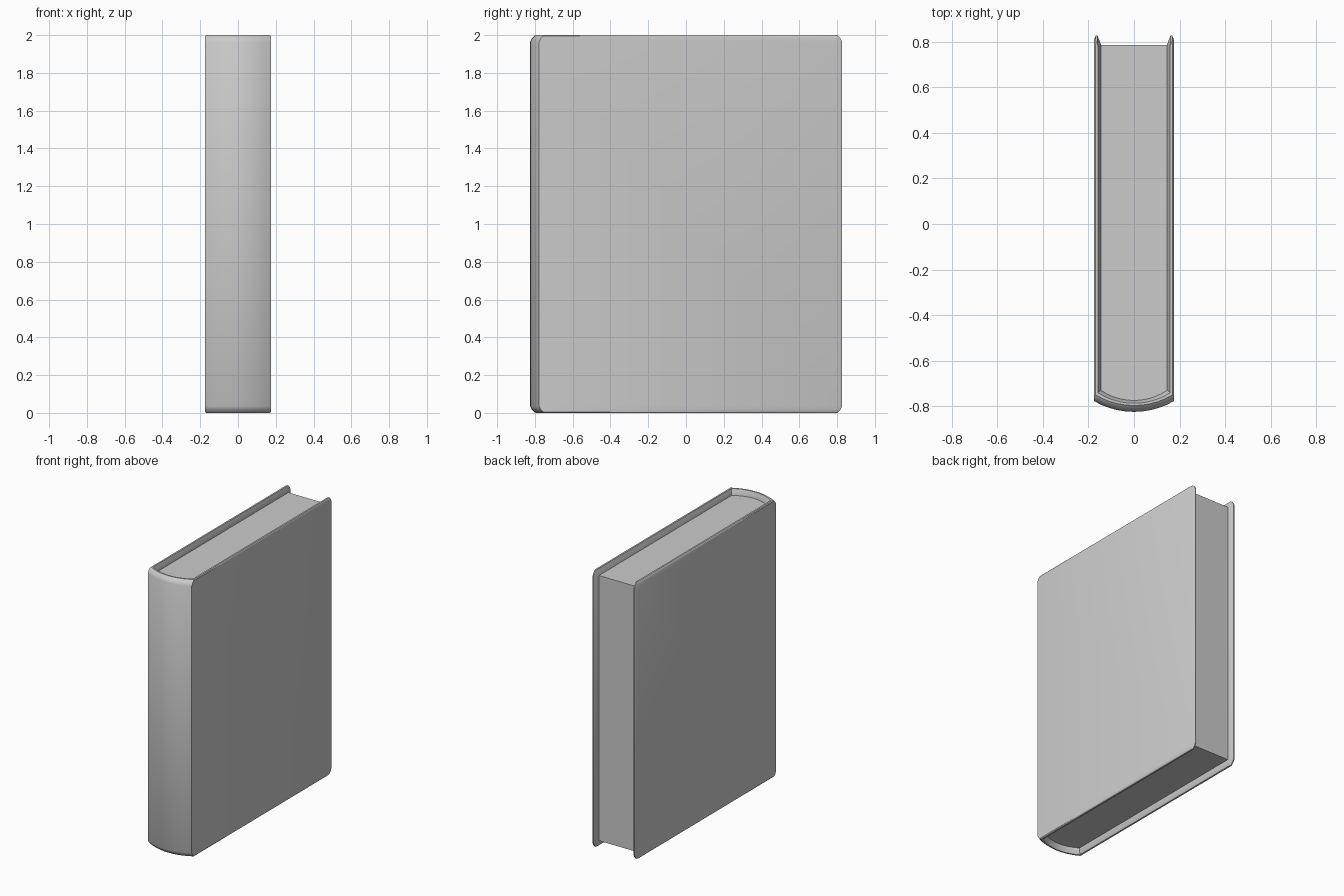
import bpy, bmesh, math

if "Cube" in bpy.data.objects:
    bpy.data.objects.remove(bpy.data.objects["Cube"])

H, N = 2.0, 10          # height, spine segments


def arc(half_w, y_edge, y_mid):
    """Shallow arc across the spine from +x to -x."""
    sag = y_edge - y_mid
    r = (half_w ** 2 + sag ** 2) / (2 * sag)
    a = math.asin(half_w / r)
    return [(r * math.sin(a - 2 * a * i / N),
             y_mid + r - r * math.cos(a - 2 * a * i / N)) for i in range(N + 1)]


def make(name, bm):
    bmesh.ops.recalc_face_normals(bm, faces=bm.faces)
    mesh = bpy.data.meshes.new(name)
    bm.to_mesh(mesh)
    bm.free()
    ob = bpy.data.objects.new(name, mesh)
    bpy.context.collection.objects.link(ob)
    bpy.ops.object.select_all(action='DESELECT')
    ob.select_set(True)
    bpy.context.view_layer.objects.active = ob
    bpy.ops.object.shade_smooth_by_angle(angle=math.radians(35))
    return ob


def loft(name, rings):
    """Skin closed rings of (x, y, z); cap ends with quads between mirrored halves."""
    bm = bmesh.new()
    vs = [[bm.verts.new(p) for p in ring] for ring in rings]
    n = len(rings[0])
    for a, b in zip(vs, vs[1:]):
        for i in range(n):
            j = (i + 1) % n
            bm.faces.new((a[i], a[j], b[j], b[i]))
    for ring in (vs[0], vs[-1]):
        for i in range(n // 2 - 1):
            bm.faces.new((ring[i], ring[i + 1], ring[n - 2 - i], ring[n - 1 - i]))
    return make(name, bm)


def cover_ring(z, d_spine, d_fore, d_out, d_in):
    """U-shaped section: outer outline, then inner outline back again."""
    xo, xi = 0.175 - d_out, 0.146 + d_in
    outer = arc(xo, -0.778 + d_spine, -0.825 + d_spine)
    inner = arc(xi, -0.73 - d_in, -0.775 - d_in)
    tip_o, tip_i = 0.168 - d_out / 2, 0.160
    fo = 0.827 - d_fore
    outer = [(tip_o, fo), (xo, fo - 0.018)] + outer + [(-xo, fo - 0.018), (-tip_o, fo)]
    inner = [(tip_i, fo), (xi, fo - 0.037)] + inner + [(-xi, fo - 0.037), (-tip_i, fo)]
    return [(x, y, z) for x, y in outer + inner[::-1]]


# Wrap-round cover with chamfered corners and rolled spine ends
levels = [(0.0, 0.028, 0.027, 0.005, 0.012),
          (0.006, 0.021, 0.020, 0.0, 0.010),
          (0.018, 0.009, 0.009, 0.0, 0.006),
          (0.036, 0.0, 0.0, 0.0, 0.0)]
rings = [cover_ring(*l) for l in levels]
rings += [cover_ring(H - l[0], *l[1:]) for l in reversed(levels)]
loft("cover", rings)

# Page block sitting inside the cover
bm = bmesh.new()
outline = [(0.147, 0.785)] + arc(0.147, -0.73, -0.776) + [(-0.147, 0.785)]
base = bm.faces.new([bm.verts.new((x, y, 0.042)) for x, y in outline])
ext = bmesh.ops.extrude_face_region(bm, geom=[base], use_keep_orig=True)
for v in ext["geom"]:
    if isinstance(v, bmesh.types.BMVert):
        v.co.z = H - 0.042
make("page_block", bm)
